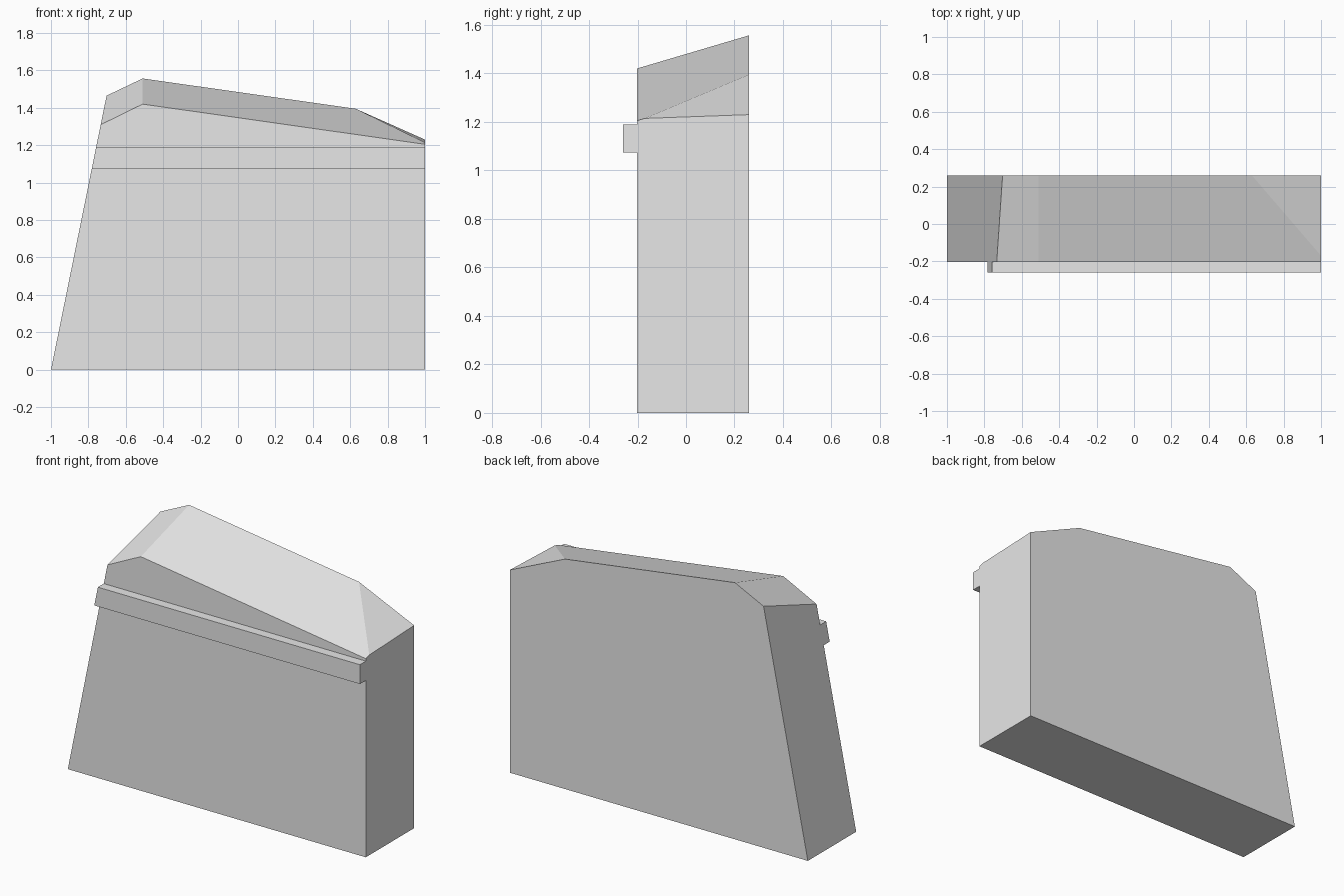
import bpy
import bmesh

cube = bpy.data.objects.get("Cube")
if cube:
    bpy.data.objects.remove(cube, do_unlink=True)

grey = bpy.data.materials.new("plain_grey")
grey.use_nodes = True
grey.diffuse_color = (0.8, 0.8, 0.8, 1)
grey.node_tree.nodes["Principled BSDF"].inputs["Base Color"].default_value = (0.8, 0.8, 0.8, 1)

FRONT, BACK, LIP = -0.203, 0.26, -0.26


def make_solid(name, points):
    """Convex flat-faced solid wrapped around its corner points."""
    bm = bmesh.new()
    verts = [bm.verts.new(p) for p in points]
    bmesh.ops.convex_hull(bm, input=verts)
    bmesh.ops.dissolve_limit(bm, angle_limit=0.015, verts=bm.verts[:], edges=bm.edges[:])
    bmesh.ops.recalc_face_normals(bm, faces=bm.faces[:])
    mesh = bpy.data.meshes.new(name)
    bm.to_mesh(mesh)
    bm.free()
    mesh.materials.append(grey)
    obj = bpy.data.objects.new(name, mesh)
    bpy.context.collection.objects.link(obj)
    return obj


def side_x(z):
    """Position of the leaning side at a given height."""
    return -1 + 0.203 * z


# Main block: front and back profiles joined by a sloping, chamfered top
front_profile = [(-1, 0), (1, 0), (1, 1.205), (-0.51, 1.42), (side_x(1.31), 1.31)]
back_profile = [(-1, 0), (1, 0), (1, 1.23), (0.63, 1.395), (-0.51, 1.557), (side_x(1.465), 1.465)]
corners = [(x, FRONT, z) for x, z in front_profile]
corners += [(x, BACK, z) for x, z in back_profile]
corners.append((1, -0.17, 1.2145))
make_solid("body", corners)

# Horizontal ledge along the front, its end following the leaning side
ledge = []
for z in (1.073, 1.19):
    for x in (side_x(z), 1):
        ledge += [(x, LIP, z), (x, FRONT, z)]
make_solid("front_ledge", ledge)
